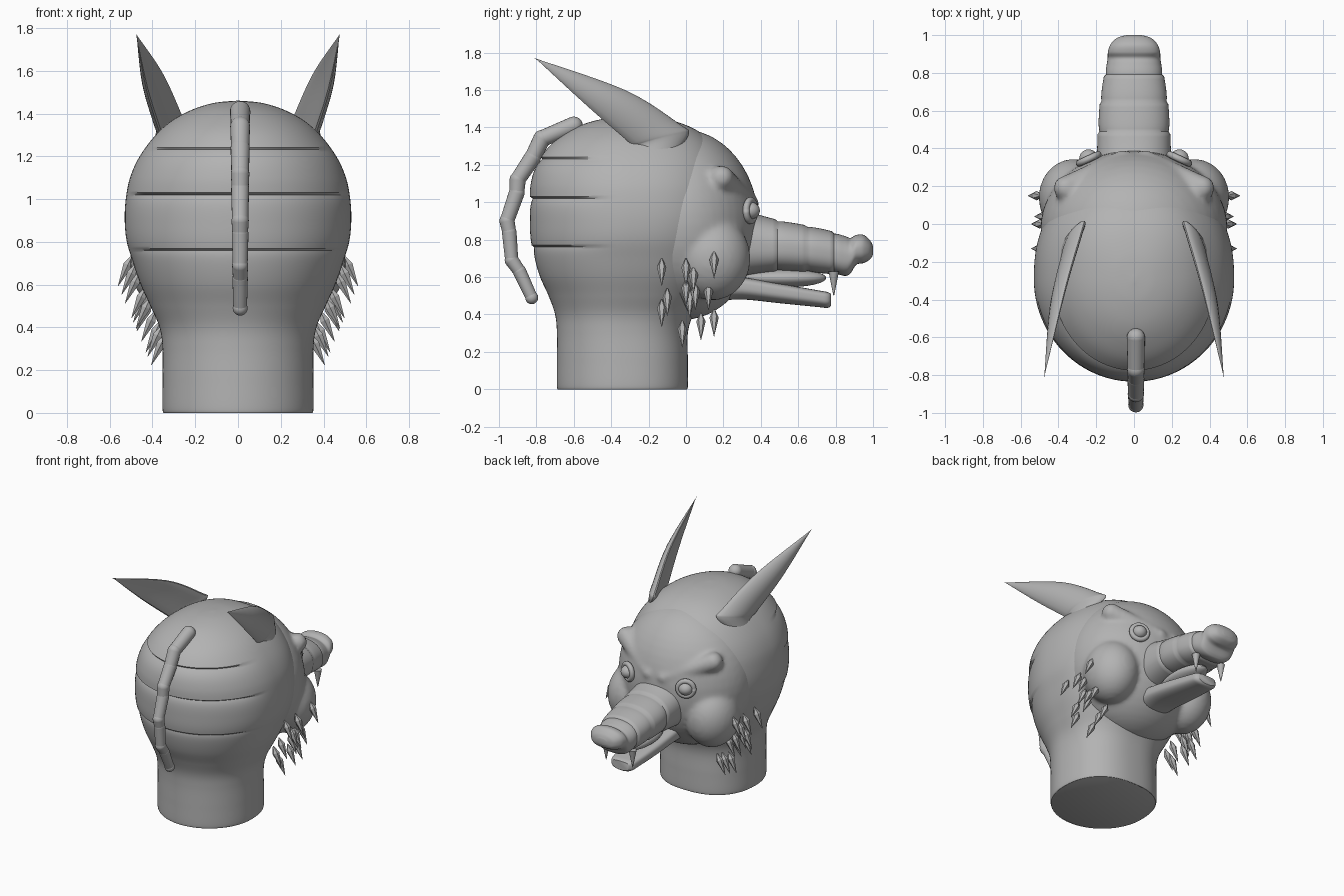
import bpy, bmesh, math
from mathutils import Vector, Matrix

cube = bpy.data.objects.get("Cube")
if cube:
    bpy.data.objects.remove(cube, do_unlink=True)

grey = bpy.data.materials.new("clay grey")
grey.use_nodes = True
COLOUR = (0.45, 0.45, 0.45, 1)
grey.diffuse_color = COLOUR
grey.node_tree.nodes["Principled BSDF"].inputs["Base Color"].default_value = COLOUR


def finish(name, bm, mirror=False, angle=40):
    bmesh.ops.recalc_face_normals(bm, faces=bm.faces)
    mesh = bpy.data.meshes.new(name)
    bm.to_mesh(mesh)
    bm.free()
    obj = bpy.data.objects.new(name, mesh)
    bpy.context.collection.objects.link(obj)
    mesh.materials.append(grey)
    if mirror:
        obj.modifiers.new("mirror", 'MIRROR').use_mirror_merge = False
    if angle:
        bpy.ops.object.select_all(action='DESELECT')
        obj.select_set(True)
        bpy.context.view_layer.objects.active = obj
        bpy.ops.object.shade_smooth_by_angle(angle=math.radians(angle))
    return obj


def spline(points, steps):
    """Smooth resampling of a list of equal-length tuples."""
    pts = [Vector(p) for p in points]
    out = []
    for i in range(len(pts) - 1):
        p0, p1, p2 = pts[max(i - 1, 0)], pts[i], pts[i + 1]
        p3 = pts[min(i + 2, len(pts) - 1)]
        for k in range(steps):
            t = k / steps
            m1, m2 = (p2 - p0) / 2, (p3 - p1) / 2
            out.append(p1 + m1 * t + (3 * (p2 - p1) - 2 * m1 - m2) * t ** 2
                       + (2 * (p1 - p2) + m1 + m2) * t ** 3)
    return out + [pts[-1]]


def skin(bm, rings):
    rows = [[bm.verts.new(p) for p in ring] for ring in rings]
    n = len(rows[0])
    for a, b in zip(rows, rows[1:]):
        for i in range(n):
            j = (i + 1) % n
            bm.faces.new((a[i], a[j], b[j], b[i]))
    bm.faces.new(rows[0])
    bm.faces.new(rows[-1])


def loft(sections, axis, power=(2, 2), dip=None, sides=64):
    """Sections are (position, half width, low, high) along the y or z axis."""
    rings = []
    for pos, hx, lo, hi in sections:
        ring = []
        for i in range(sides):
            a = math.tau * i / sides
            c, s = math.cos(a), math.sin(a)
            e = 2 / power[s > 0]
            x = hx * math.copysign(abs(c) ** e, c)
            v = (lo + hi) / 2 + (hi - lo) / 2 * math.copysign(abs(s) ** e, s)
            if dip:
                d = dip(pos, v)
                x -= d * c
                v -= d * s
            ring.append((x, v, pos) if axis == 'z' else (x, pos, v))
        rings.append(ring)
    bm = bmesh.new()
    skin(bm, rings)
    return bm


def ball(bm, centre, radii, seg=32):
    m = Matrix.Translation(centre) @ Matrix.Diagonal((*radii, 1))
    bmesh.ops.create_uvsphere(bm, u_segments=seg, v_segments=seg // 2, radius=1, matrix=m)


# Head and neck with overlapping bands on the back
def bands(z, y):
    mask = min(max((-0.4 - y) / 0.2, 0), 1)
    return sum(0.016 * mask * math.exp((z - b) / 0.03) for b in (0.77, 1.02, 1.235) if z < b)


head = [(0, .34, -.68, 0), (.015, .353, -.69, .01), (.15, .353, -.69, .01),
        (.3, .353, -.69, .01), (.4, .367, -.70, .04), (.5, .41, -.735, .10),
        (.6, .455, -.78, .16), (.7, .49, -.81, .20), (.8, .52, -.83, .23),
        (.9, .53, -.835, .25), (1, .525, -.835, .25), (1.1, .505, -.83, .24),
        (1.2, .46, -.80, .21), (1.3, .385, -.73, .155), (1.37, .305, -.64, .08),
        (1.42, .21, -.54, -.02), (1.45, .11, -.42, -.15), (1.46, .01, -.31, -.28)]
finish("head_and_neck", loft(spline(head, 10), 'z', (2, 2.4), bands, 96))

# Face mask: blended skull front, cheeks and frowning brows
bm = bmesh.new()
ball(bm, (0, -.02, .88), (.495, .41, .51), 48)
for side in (-1, 1):
    ball(bm, (side * .32, .14, .7), (.185, .205, .225))
    for k in range(9):
        t = k / 8
        r = .068 - .015 * t
        ball(bm, (side * (.36 - .3 * t), .19 + .15 * t, 1.13 - .14 * t), (r, r, r), 16)
face = finish("face", bm, angle=0)
remesh = face.modifiers.new("blend", 'REMESH')
remesh.mode = 'VOXEL'
remesh.voxel_size = 0.016
remesh.use_smooth_shade = True
relax = face.modifiers.new("relax", 'SMOOTH')
relax.factor, relax.iterations = 0.5, 8

# Segmented snout with a rounded nose
def snout_rings(y, v):
    return sum(0.012 * math.exp((b - y) / 0.03) for b in (.48, .635, .785) if y > b)


snout = [(.25, .2, .6, .98), (.4, .195, .62, .93), (.52, .19, .63, .9), (.65, .18, .625, .875),
         (.78, .16, .615, .845), (.85, .145, .605, .82), (.88, .14, .62, .81),
         (.91, .138, .665, .825), (.95, .125, .675, .825), (.985, .09, .695, .795),
         (1, .04, .72, .765)]
finish("snout", loft(spline(snout, 8), 'y', (2.6, 2.2), snout_rings))

# Lower jaw and tongue
jaw = [(.15, .13, .47, .62), (.3, .13, .48, .6), (.5, .12, .46, .565),
       (.7, .1, .44, .53), (.755, .09, .435, .52), (.775, .07, .445, .51)]
finish("lower_jaw", loft(spline(jaw, 5), 'y', (2.3, 4), sides=40))
bm = bmesh.new()
ball(bm, (0, .53, .595), (.1, .22, .05))
finish("tongue", bm)

# Fangs
bm = bmesh.new()
bmesh.ops.create_cone(bm, cap_ends=True, segments=16, radius1=.002, radius2=.028, depth=.13,
                      matrix=Matrix.Translation((.11, .79, .565)))
finish("fangs", bm, mirror=True)

# Eyes with rounded lids
bm = bmesh.new()
ball(bm, (.24, .345, .955), (.05, .05, .046))
finish("eyes", bm, mirror=True)
turn = Matrix.Translation((.24, .345, .955)) @ Matrix.Rotation(math.radians(-25), 4, 'Z')
rings = []
for i in range(33):
    a = math.tau * i / 32
    out = Vector((math.cos(a), 0, math.sin(a)))
    rings.append([turn @ (out * (.055 + .018 * math.cos(b)) + Vector((0, .018 * math.sin(b), 0)))
                  for b in (math.tau * k / 12 for k in range(12))])
bm = bmesh.new()
skin(bm, rings)
bmesh.ops.remove_doubles(bm, verts=bm.verts, dist=0.0001)
finish("eyelids", bm, mirror=True, angle=60)

# Swept-back ears: crescent section between an upper and a lower edge
upper = [(.34, -.04, 1.28), (.28, .02, 1.37), (.29, -.03, 1.42), (.37, -.32, 1.6), (.475, -.81, 1.77)]
lower = [(.37, -.26, 1.28), (.37, -.28, 1.3), (.385, -.31, 1.33), (.44, -.53, 1.52), (.475, -.8, 1.765)]
rings = []
for u, v in zip(spline(upper, 6), spline(lower, 6)):
    across = u - v
    normal = across.cross(Vector((.15, -.8, .45))).normalized()
    if normal.x < 0:
        normal.negate()
    w = across.length
    ring = []
    for i in range(20):
        a = math.tau * i / 20
        bend = .09 * w * (math.sin(a) ** 2 - .5)
        ring.append((u + v) / 2 + across * (math.cos(a) / 2) + normal * (.11 * w * math.sin(a) + bend))
    rings.append(ring)
bm = bmesh.new()
skin(bm, rings)
finish("ears", bm, mirror=True)

# Jointed braid hanging down the back
braid = [(-.6, 1.41), (-.77, 1.34), (-.82, 1.24), (-.9, 1.12), (-.905, 1.05),
         (-.957, .9), (-.945, .84), (-.932, .69), (-.89, .63), (-.825, .49)]
bm = bmesh.new()
for i, (a, b) in enumerate(zip(braid, braid[1:])):
    p, q = Vector((.01, *a)), Vector((.01, *b))
    r = .048 - .0015 * i
    mat = Matrix.Translation((p + q) / 2) @ (q - p).to_track_quat('Z', 'Y').to_matrix().to_4x4()
    bmesh.ops.create_cone(bm, segments=20, radius1=r, radius2=r - .004, depth=(q - p).length, matrix=mat)
    ball(bm, p, (r, r, r), 20)
ball(bm, q, (.035, .035, .035), 20)
finish("braid", bm)

# Pointed fur tufts below the cheeks
tufts = [(-.13, .63), (0, .63), (.04, .59), (.15, .67), (-.1, .47), (-.13, .41), (-.02, .3),
         (.02, .46), (.05, .5), (.12, .5), (.08, .34), (.15, .36), (0, .52)]
bm = bmesh.new()
for y, z in tufts:
    tilt = Matrix.Translation((.37 + (z - .3) * .42, y, z)) @ Matrix.Rotation(math.radians(-25), 4, 'Y')
    for low, high, depth, mid in ((.001, .025, .11, -.03), (.025, .004, .05, .05)):
        bmesh.ops.create_cone(bm, cap_ends=True, segments=6, radius1=low, radius2=high, depth=depth,
                              matrix=tilt @ Matrix.Translation((0, 0, mid)))
finish("fur_tufts", bm, mirror=True, angle=20)
